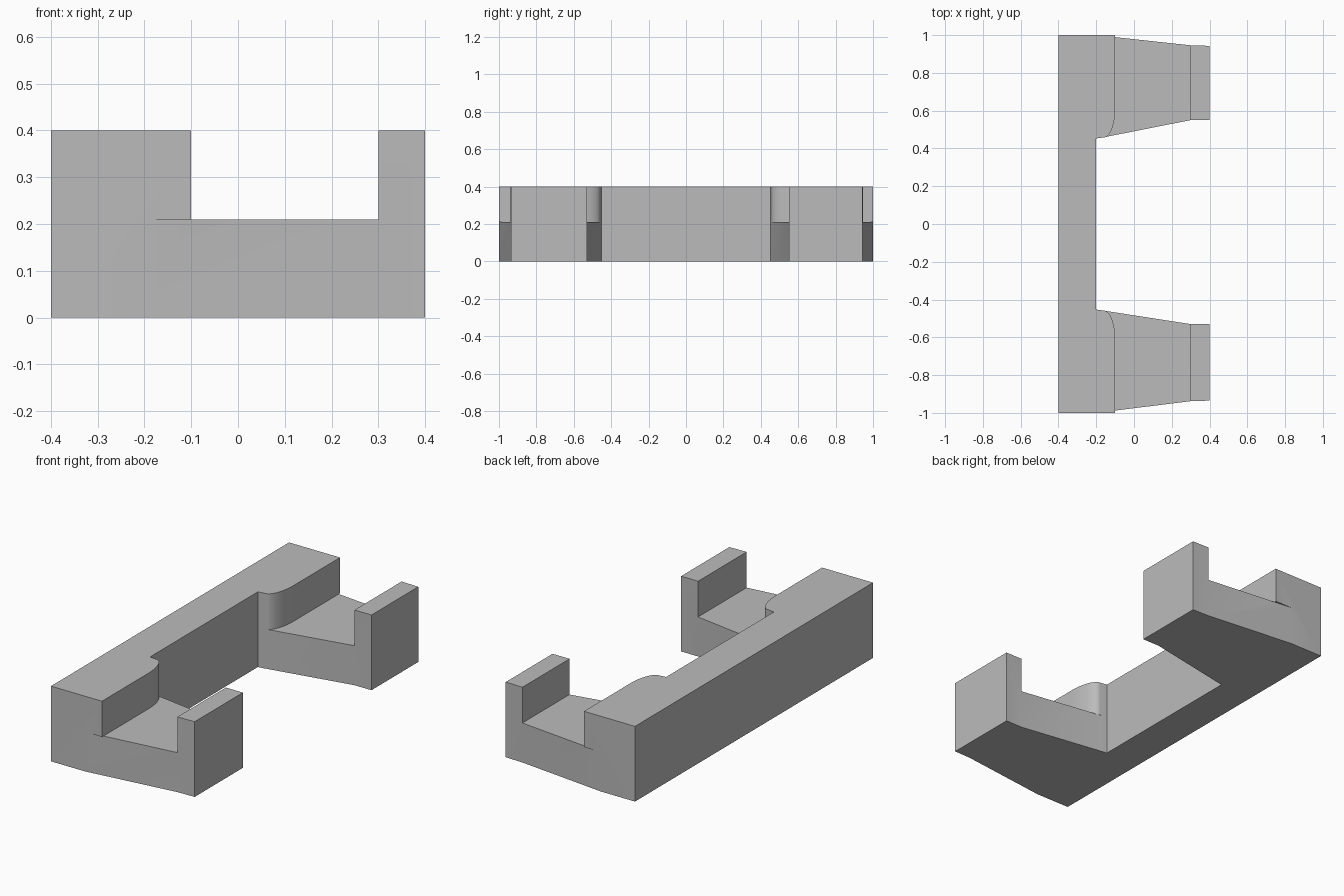
import bpy, bmesh, math

cube = bpy.data.objects.get("Cube")
if cube:
    bpy.data.objects.remove(cube)

grey = bpy.data.materials.new("plain grey")
grey.use_nodes = True
colour = (0.5, 0.5, 0.5, 1)
grey.diffuse_color = colour
grey.node_tree.nodes["Principled BSDF"].inputs["Base Color"].default_value = colour

FLOOR, TOP = 0.21, 0.40


def prism(name, outline, z0, z1):
    """Extrude a flat outline from z0 to z1."""
    bm = bmesh.new()
    face = bm.faces.new([bm.verts.new((x, y, z0)) for x, y in outline])
    up = bmesh.ops.extrude_face_region(bm, geom=[face])
    for v in up["geom"]:
        if isinstance(v, bmesh.types.BMVert):
            v.co.z = z1
    bmesh.ops.recalc_face_normals(bm, faces=bm.faces)
    mesh = bpy.data.meshes.new(name)
    bm.to_mesh(mesh)
    bm.free()
    mesh.materials.append(grey)
    obj = bpy.data.objects.new(name, mesh)
    bpy.context.collection.objects.link(obj)
    return obj


# Tapered arm edges at the open end: (inner y, outer y) per side
ARMS = {-1: (0.53, 0.935), 1: (0.55, 0.943)}


def arm_edge(side):
    """Lower arm outline, from the spine outside to the spine inside."""
    inner, outer = ARMS[side]
    pts = [(-0.2, 1.0), (0.3, outer + 0.003), (0.4, outer),
           (0.4, inner), (0.3, inner), (-0.165, 0.458), (-0.2, 0.453)]
    return [(x, side * y) for x, y in pts]


def block_edge(side):
    """Upper spine outline with a rounded inner corner."""
    pts = [(-0.1, 1.0)]
    for i in range(13):
        a = math.radians(90 * i / 12)
        pts.append((-0.16 + 0.06 * math.cos(a), 0.61 - 0.152 * math.sin(a)))
    pts.append((-0.2, 0.453))
    return [(x, side * y) for x, y in pts]


def full_outline(edge):
    return [(-0.4, -1)] + edge(-1) + edge(1)[::-1] + [(-0.4, 1)]


# Low body, raised spine and the two raised end lips
body = prism("bracket_body", full_outline(arm_edge), 0, FLOOR)
parts = [prism("raised_spine", full_outline(block_edge), FLOOR, TOP)]
for side, label in ((-1, "front"), (1, "back")):
    lip = arm_edge(side)[1:5]
    parts.append(prism(label + "_end_lip", lip, FLOOR, TOP))

# Fuse everything into one solid and clear the flat seams
for part in parts:
    union = body.modifiers.new("join " + part.name, "BOOLEAN")
    union.operation = "UNION"
    union.solver = "EXACT"
    union.object = part
bpy.context.view_layer.update()
graph = bpy.context.evaluated_depsgraph_get()
fused = bpy.data.meshes.new_from_object(body.evaluated_get(graph))
body.modifiers.clear()
body.data = fused
for part in parts:
    bpy.data.objects.remove(part)

bm = bmesh.new()
bm.from_mesh(fused)
bmesh.ops.remove_doubles(bm, verts=bm.verts, dist=0.0005)
bmesh.ops.dissolve_limit(bm, angle_limit=math.radians(0.5),
                         verts=bm.verts, edges=bm.edges)
bm.to_mesh(fused)
bm.free()

# Smooth the rounded corners, keep the rest crisp
bpy.context.view_layer.objects.active = body
body.select_set(True)
bpy.ops.object.shade_smooth_by_angle(angle=math.radians(30))
